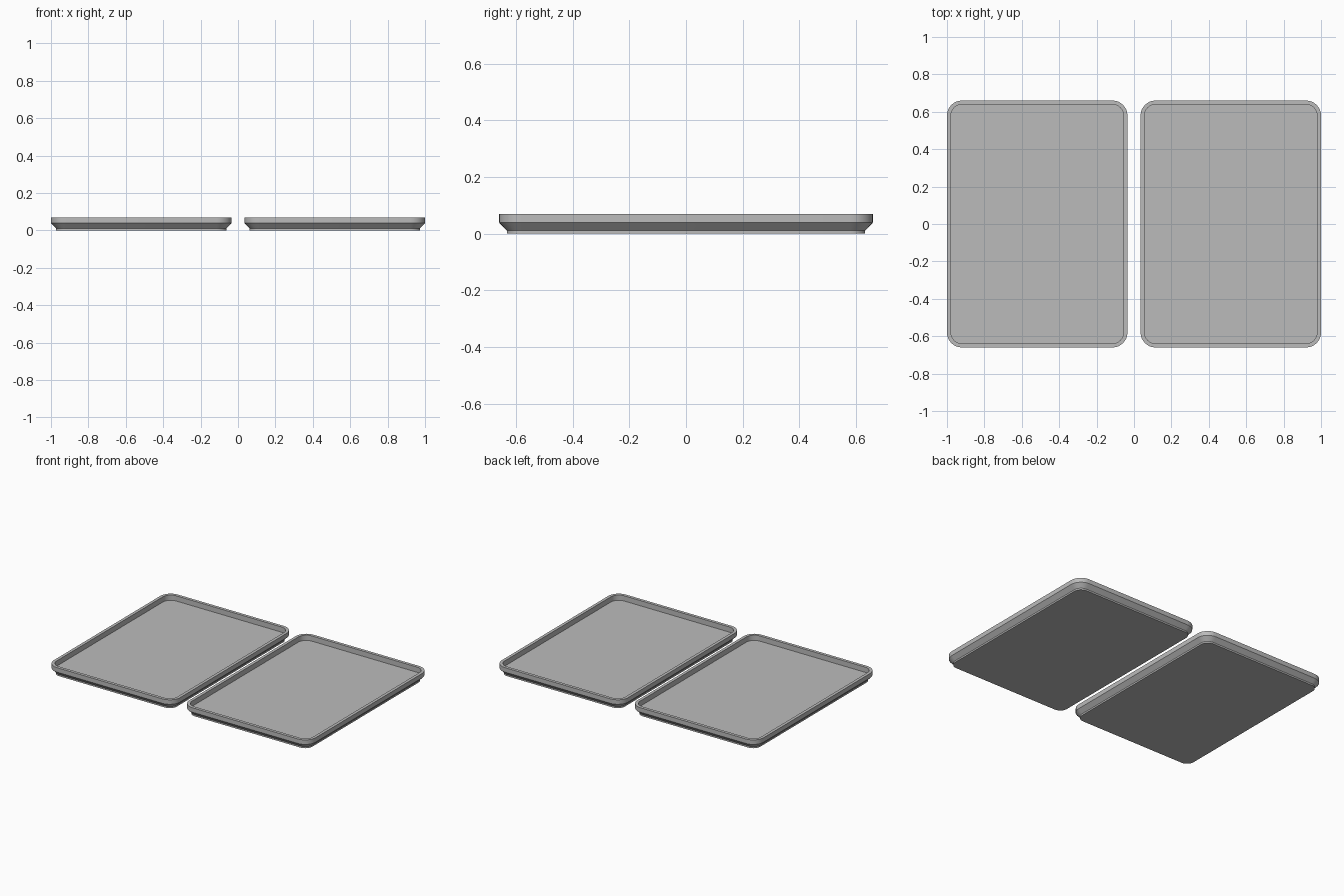
import bpy, bmesh, math

cube = bpy.data.objects.get("Cube")
if cube:
    bpy.data.objects.remove(cube, do_unlink=True)

# Single metal colour
metal = bpy.data.materials.new("grey_metal")
metal.use_nodes = True
grey = (0.5, 0.5, 0.5, 1)
metal.diffuse_color = grey
metal.node_tree.nodes["Principled BSDF"].inputs["Base Color"].default_value = grey

HALF_X, HALF_Y = 0.4825, 0.66
RADIUS = 0.08
CORNER_STEPS = 8

# Cross-section from underside, up the outside, over the rim, down to the floor:
# (inset from outer edge, height)
PROFILE = [(0.027, 0), (0.027, 0.011), (0, 0.039), (0, 0.07), (0.021, 0.07), (0.021, 0.034)]


def rounded_ring(bm, inset, z):
    """Counter-clockwise rounded rectangle of vertices."""
    ring = []
    cx, cy, r = HALF_X - RADIUS, HALF_Y - RADIUS, RADIUS - inset
    for corner, (sx, sy) in enumerate([(1, 1), (-1, 1), (-1, -1), (1, -1)]):
        for i in range(CORNER_STEPS + 1):
            a = math.pi / 2 * (corner + i / CORNER_STEPS)
            ring.append(bm.verts.new((sx * cx + r * math.cos(a), sy * cy + r * math.sin(a), z)))
    return ring


def build_tray(name, x):
    bm = bmesh.new()
    rings = [rounded_ring(bm, inset, z) for inset, z in PROFILE]
    for low, high in zip(rings, rings[1:]):
        for i in range(len(low)):
            j = (i + 1) % len(low)
            bm.faces.new((low[i], low[j], high[j], high[i]))
    bm.faces.new(reversed(rings[0]))   # underside
    bm.faces.new(rings[-1])            # tray floor
    mesh = bpy.data.meshes.new(name)
    bm.to_mesh(mesh)
    bm.free()
    mesh.materials.append(metal)
    tray = bpy.data.objects.new(name, mesh)
    tray.location.x = x
    bpy.context.collection.objects.link(tray)
    # Smooth corners, crisp profile edges
    bpy.ops.object.select_all(action='DESELECT')
    tray.select_set(True)
    bpy.context.view_layer.objects.active = tray
    bpy.ops.object.shade_smooth_by_angle(angle=math.radians(30))


# Two matching trays side by side
for side, sign in (("left", 1), ("right", -1)):
    build_tray(side + "_tray", sign * (1 - HALF_X))
